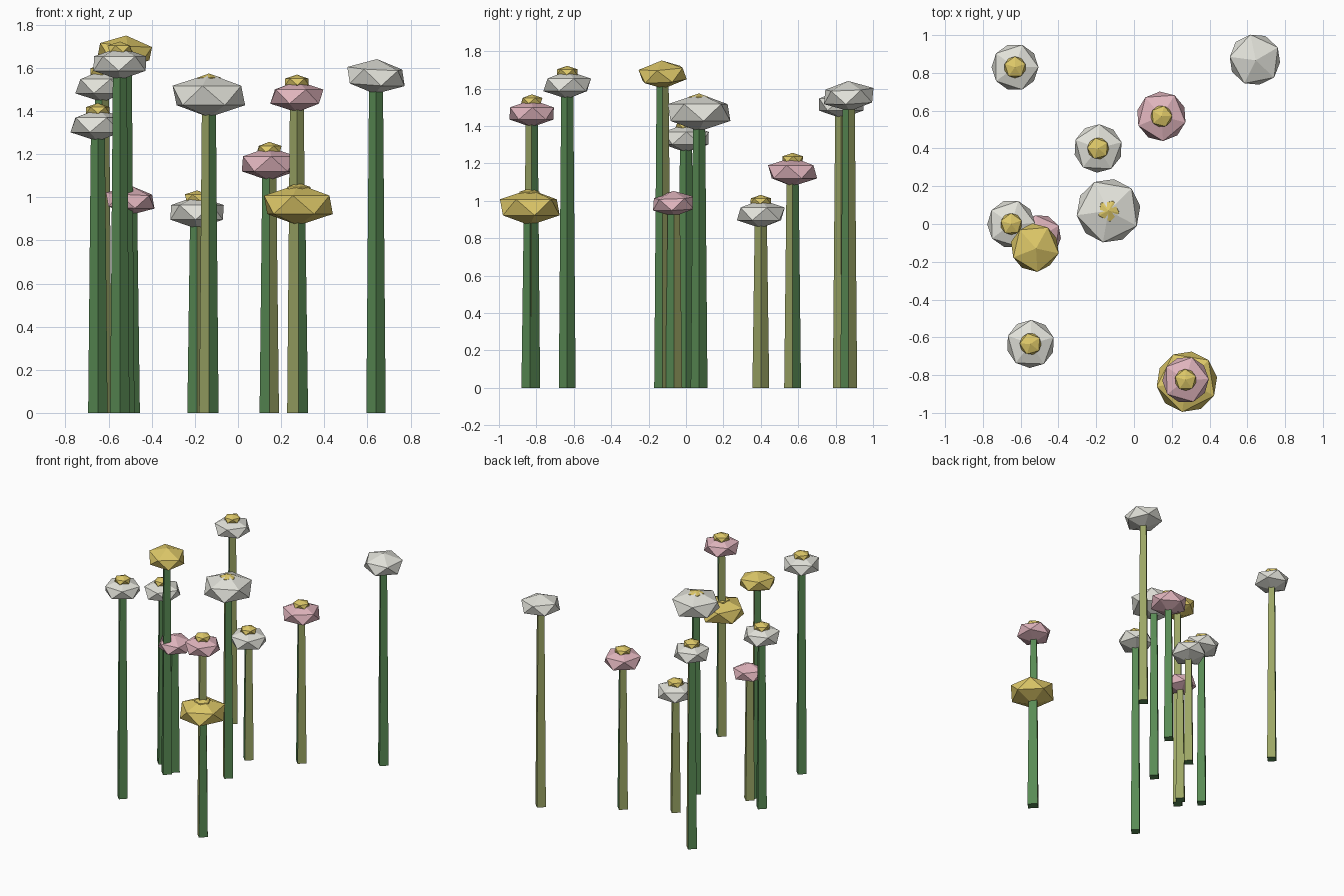
import bpy, bmesh
from math import radians
from mathutils import Matrix

if "Cube" in bpy.data.objects:
    bpy.data.objects.remove(bpy.data.objects["Cube"])


def material(name, r, g, b):
    m = bpy.data.materials.new(name)
    m.diffuse_color = (r, g, b, 1)
    m.use_nodes = True
    m.node_tree.nodes["Principled BSDF"].inputs["Base Color"].default_value = m.diffuse_color
    return m


GREEN = material("stem_green", 0.10, 0.26, 0.09)
OLIVE = material("stem_olive", 0.33, 0.38, 0.13)
COLOURS = {
    "white": material("petal_white", 0.76, 0.76, 0.70),
    "pink": material("petal_pink", 0.75, 0.46, 0.51),
    "yellow": material("petal_yellow", 0.73, 0.58, 0.14),
}


def finish(name, bm, mats):
    mesh = bpy.data.meshes.new(name)
    bm.to_mesh(mesh)
    bm.free()
    for m in mats:
        mesh.materials.append(m)
    ob = bpy.data.objects.new(name, mesh)
    bpy.context.collection.objects.link(ob)
    return ob


def stem(x, y, height, olive_sides):
    """Tapered four-sided stem; olive_sides holds the (x sign, y sign) sides in olive."""
    bm = bmesh.new()
    bmesh.ops.create_cone(bm, cap_ends=True, segments=4, radius1=0.045, radius2=0.032,
                          depth=height,
                          matrix=Matrix.Translation((x, y, height / 2)))
    bm.normal_update()
    for f in bm.faces:
        n = f.normal
        side = ("F" if n.y < 0 else "B") + ("R" if n.x > 0 else "L")
        f.material_index = int(abs(n.z) < 0.5 and side in olive_sides)
    finish("stem", bm, [GREEN, OLIVE])


def gem(name, loc, radius, half_height, mat, spin=0, tilt=0):
    """Flattened icosahedron."""
    bm = bmesh.new()
    bmesh.ops.create_icosphere(bm, subdivisions=1, radius=1.0)
    bm.transform(Matrix.Translation(loc) @ Matrix.Rotation(radians(tilt), 4, (0.6, 0.8, 0))
                 @ Matrix.Diagonal((radius, radius, half_height, 1))
                 @ Matrix.Rotation(radians(spin), 4, 'Z'))
    finish(name, bm, [mat])


# x, y, head height, head radius, petal colour, has centre, olive stem sides, tilt
FLOWERS = [
    (-0.63, 0.83, 1.515, 0.123, "white", True, ("FR", "BR"), 0),
    (0.64, 0.87, 1.56, 0.135, "white", False, ("BL", "BR"), 4),
    (0.145, 0.57, 1.155, 0.130, "pink", True, ("FR", "BL"), 0),
    (-0.19, 0.40, 0.93, 0.127, "white", True, ("FR", "BL", "BR"), 0),
    (-0.135, 0.07, 1.472, 0.168, "white", True, ("FL",), 0),
    (-0.65, 0.00, 1.335, 0.126, "white", True, (), 0),
    (-0.50, -0.065, 0.985, 0.114, "pink", False, ("BL", "BR"), 4),
    (-0.525, -0.125, 1.675, 0.126, "yellow", False, ("BR",), 6),
    (-0.548, -0.635, 1.62, 0.126, "white", True, (), 0),
    (0.28, -0.835, 0.965, 0.160, "yellow", True, ("FL", "BL"), 0),
    (0.273, -0.825, 1.467, 0.122, "pink", True, ("FL", "FR", "BL"), 0),
]

for i, (x, y, z, r, colour, centre, olive, tilt) in enumerate(FLOWERS):
    stem(x, y, z, olive)
    gem("flower_head", (x, y, z), r * 1.13, r * 0.6, COLOURS[colour], i * 29, tilt)
    if centre:
        gem("flower_centre", (x, y, z + 0.068), 0.064, 0.034, COLOURS["yellow"], i * 29 + 18)
